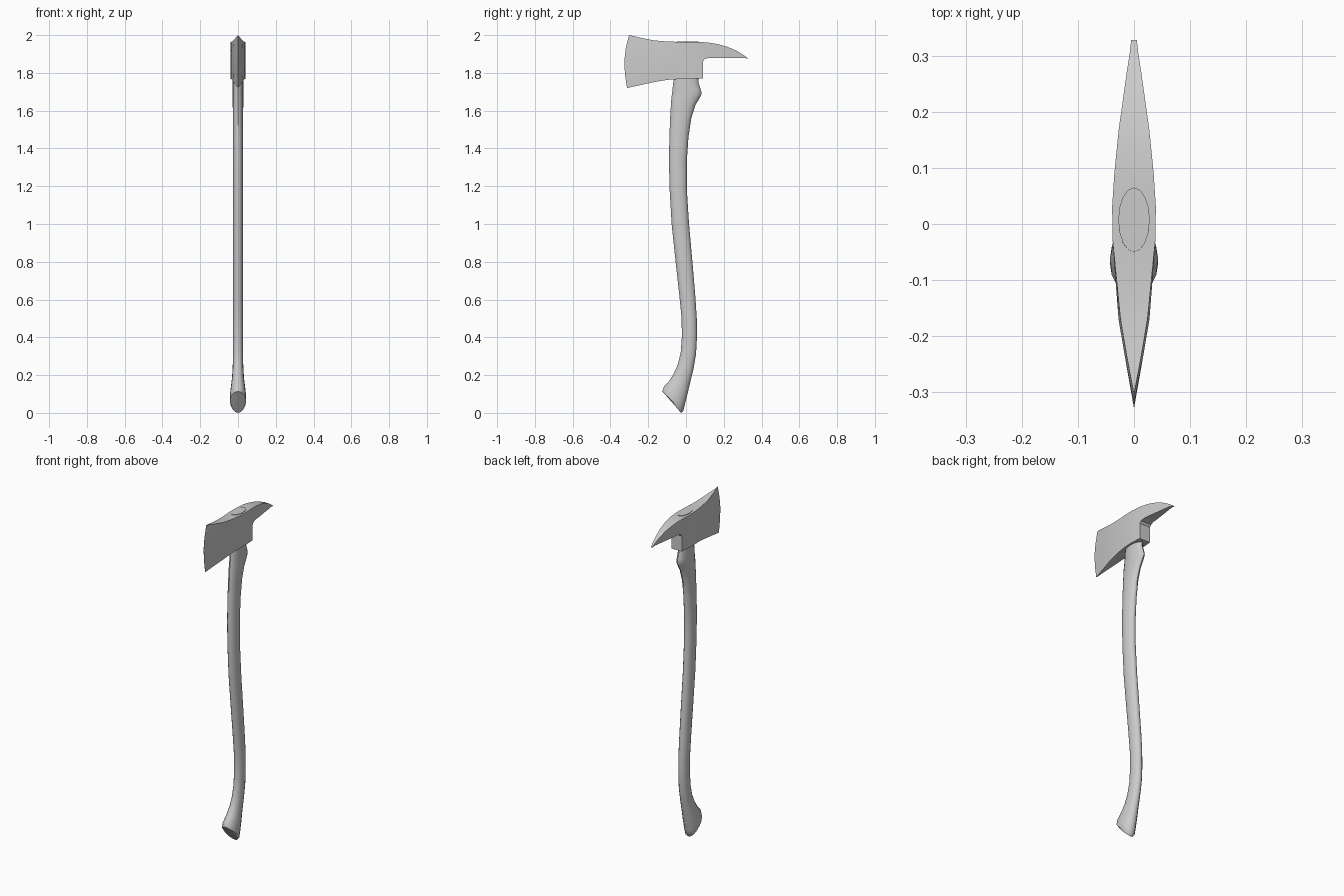
import bpy, bmesh, math
from mathutils import Vector


def finish(name, bm, angle):
    bmesh.ops.remove_doubles(bm, verts=bm.verts, dist=0.0002)
    bmesh.ops.recalc_face_normals(bm, faces=bm.faces)
    mesh = bpy.data.meshes.new(name)
    bm.to_mesh(mesh)
    bm.free()
    ob = bpy.data.objects.new(name, mesh)
    bpy.context.collection.objects.link(ob)
    bpy.ops.object.select_all(action='DESELECT')
    ob.select_set(True)
    bpy.context.view_layer.objects.active = ob
    bpy.ops.object.shade_smooth_by_angle(angle=math.radians(angle))


def loft(bm, rings):
    loops = [[bm.verts.new(p) for p in r] for r in rings]
    for a, b in zip(loops, loops[1:]):
        n = len(a)
        for i in range(n):
            j = (i + 1) % n
            bm.faces.new((a[i], a[j], b[j], b[i]))
    return loops


def ring(ys, zs, ws):
    # right side from top to bottom, then the mirrored left side back up
    right = [(w, y, z) for w, y, z in zip(ws, ys, zs)]
    return right + [(-x, y, z) for x, y, z in reversed(right)]


# head: blade and eye block, stations of (y, top z, bottom z, half width, top half width)
bm = bmesh.new()
MID = 1.862
edge_y = (-0.302, -0.319, -0.327, -0.323, -0.312)
edge_z = (2.0, 1.93, MID, 1.79, 1.72)
rings = [ring(edge_y, edge_z, (0.0003,) * 5)]
for y, top, bot, w, wt in (
        (-0.235, 1.985, 1.737, 0.0165, 0.013),
        (-0.17, 1.972, 1.751, 0.0275, 0.024),
        (-0.10, 1.966, 1.763, 0.033, 0.031),
        (-0.03, 1.964, 1.768, 0.038, 0.038),
        (0.03, 1.964, 1.769, 0.039, 0.039),
        (0.09, 1.963, 1.769, 0.035, 0.035)):
    zs = (top, (top + MID) / 2, MID, (MID + bot) / 2, bot)
    rings.append(ring((y,) * 5, zs, (wt, w, w, w, wt)))
loops = loft(bm, rings)
bm.faces.new(loops[-1][2:8])          # step below the pick
bm.faces.new(loops[0])

# head: curved pick, sharing the upper half of the last station
rings = []
for y, top, bot, w in (
        (0.09, 1.963, MID, 0.035),
        (0.10, 1.962, 1.874, 0.034),
        (0.122, 1.960, 1.88, 0.032),
        (0.17, 1.952, 1.88, 0.027),
        (0.22, 1.938, 1.88, 0.020),
        (0.27, 1.916, 1.88, 0.013),
        (0.305, 1.894, 1.88, 0.0075),
        (0.328, 1.877, 1.875, 0.005)):
    rings.append(ring((y,) * 3, (top, (top + bot) / 2, bot), (w,) * 3))
loops = loft(bm, rings)
bm.faces.new(loops[-1])
finish("axe_head", bm, 25)

# handle: oval sections between a blade-side and a pick-side point, with half width
sections = [
    ((-0.115, 0.103), (-0.026, 0.0), 0.036),
    ((-0.125, 0.114), (-0.015, 0.008), 0.043),
    ((-0.118, 0.138), (-0.007, 0.04), 0.043),
    ((-0.090, 0.168), (0.008, 0.10), 0.038),
    ((-0.066, 0.205), (0.022, 0.16), 0.032),
    ((-0.044, 0.255), (0.039, 0.23), 0.028),
    ((-0.028, 0.32), (0.053, 0.31), 0.027),
    ((-0.022, 0.40), (0.058, 0.40), 0.027),
    ((-0.023, 0.50), (0.057, 0.50), 0.027),
    ((-0.034, 0.61), (0.050, 0.61), 0.027),
    ((-0.055, 0.80), (0.034, 0.80), 0.027),
    ((-0.076, 1.00), (0.016, 1.00), 0.027),
    ((-0.087, 1.19), (0.004, 1.19), 0.027),
    ((-0.090, 1.33), (0.004, 1.33), 0.027),
    ((-0.088, 1.46), (0.013, 1.46), 0.027),
    ((-0.084, 1.56), (0.028, 1.56), 0.027),
    ((-0.080, 1.63), (0.050, 1.63), 0.028),
    ((-0.077, 1.67), (0.074, 1.67), 0.028),
    ((-0.074, 1.69), (0.083, 1.69), 0.028),
    ((-0.072, 1.71), (0.079, 1.71), 0.028),
    ((-0.068, 1.745), (0.067, 1.745), 0.028),
    ((-0.062, 1.78), (0.066, 1.78), 0.028),
    ((-0.050, 1.967), (0.065, 1.967), 0.028),
]
SIDES = 16
bm = bmesh.new()
rings = []
for a, b, w in sections:
    a, b = Vector((0, *a)), Vector((0, *b))
    mid, half = (a + b) / 2, (b - a) / 2
    rings.append([mid + half * math.cos(t) + Vector((w * math.sin(t), 0, 0))
                  for t in (2 * math.pi * i / SIDES for i in range(SIDES))])
loops = loft(bm, rings)
bm.faces.new(loops[0])
bm.faces.new(loops[-1])
finish("handle", bm, 40)
